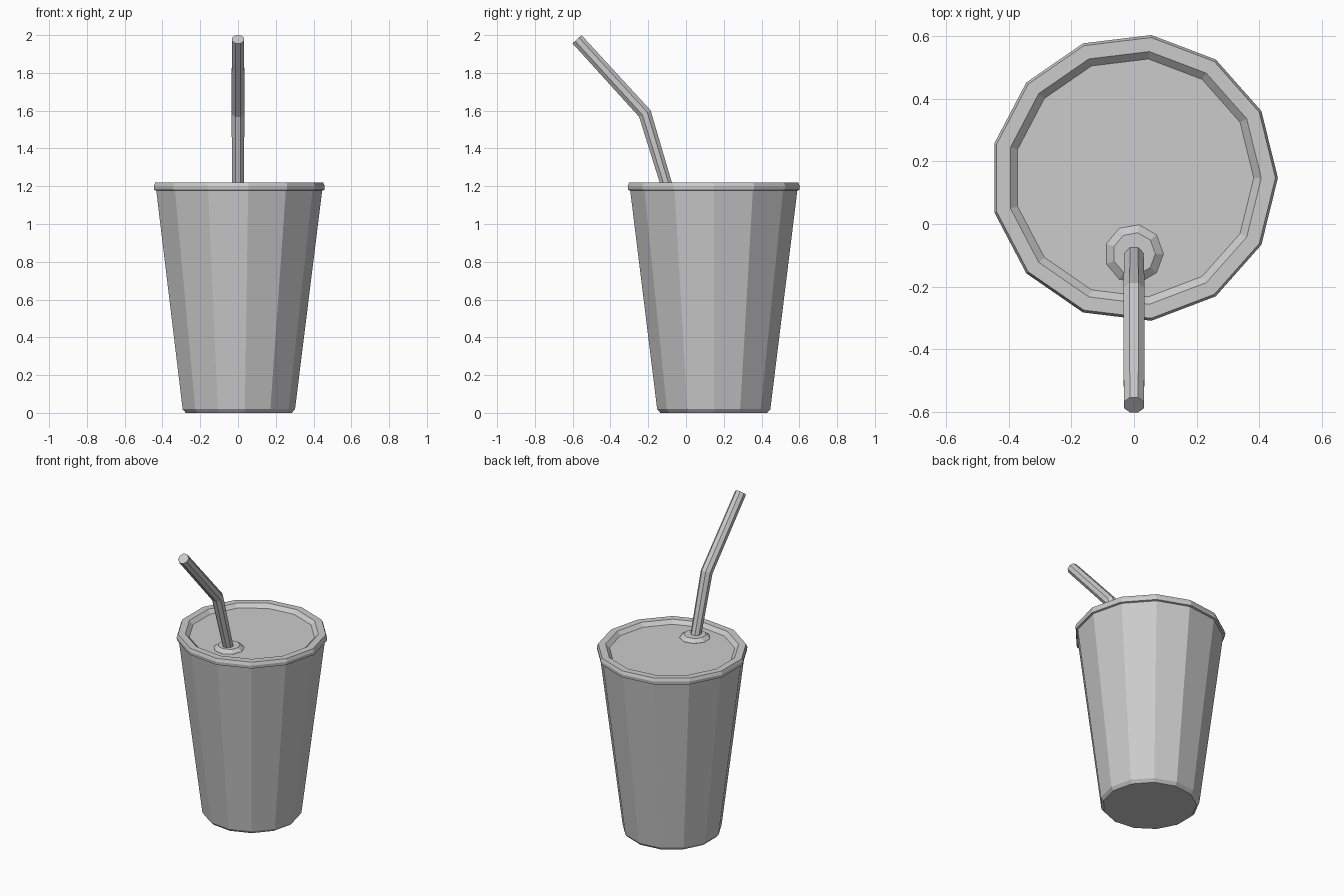
import bpy, bmesh, math
from mathutils import Vector

if "Cube" in bpy.data.objects:
    bpy.data.objects.remove(bpy.data.objects["Cube"])


def loft(name, rings):
    """Bridge equal-length rings of points and cap both ends."""
    bm = bmesh.new()
    loops = [[bm.verts.new(p) for p in ring] for ring in rings]
    n = len(loops[0])
    for a, b in zip(loops, loops[1:]):
        for i in range(n):
            j = (i + 1) % n
            bm.faces.new((a[i], a[j], b[j], b[i]))
    bm.faces.new(loops[0][::-1])
    bm.faces.new(loops[-1])
    bmesh.ops.recalc_face_normals(bm, faces=bm.faces)
    mesh = bpy.data.meshes.new(name)
    bm.to_mesh(mesh)
    bm.free()
    obj = bpy.data.objects.new(name, mesh)
    bpy.context.collection.objects.link(obj)
    return obj


def lathe(name, profile, sides, cy):
    """Turn a (radius, height) profile about a vertical axis at y = cy."""
    steps = [2 * math.pi * i / sides for i in range(sides)]
    return loft(name, [[(r * math.cos(a), cy + r * math.sin(a), z) for a in steps]
                       for r, z in profile])


def tube(name, path, radii, sides):
    """Mitred tube along a path lying in the YZ plane."""
    pts = [Vector(p) for p in path]
    side = Vector((1, 0, 0))
    dirs = [(b - a).normalized() for a, b in zip(pts, pts[1:])]
    rings = []
    for i, (p, r) in enumerate(zip(pts, radii)):
        before, after = dirs[max(i - 1, 0)], dirs[min(i, len(dirs) - 1)]
        tangent = (before + after).normalized()
        up = tangent.cross(side) / tangent.dot(after)
        angles = [2 * math.pi * (k + 0.5) / sides for k in range(sides)]
        rings.append([p + r * (side * math.cos(a) + up * math.sin(a)) for a in angles])
    return loft(name, rings)


CUP_Y = 0.147

# Tapered cup with a small chamfer at the base
lathe("cup", [(0.285, 0.0), (0.302, 0.02), (0.446, 1.18)], 13, CUP_Y)

# Lid with an overhanging rim and a sunken centre panel
lathe("lid", [(0.44, 1.175), (0.457, 1.18), (0.459, 1.20), (0.451, 1.22),
              (0.406, 1.22), (0.382, 1.197)], 13, CUP_Y)

# Raised collar around the straw hole
lathe("straw_collar", [(0.094, 1.19), (0.094, 1.198), (0.068, 1.218)], 9, -0.095)

# Bent drinking straw
tube("straw", [(0, -0.098, 1.19), (0, -0.218, 1.585), (0, -0.577, 1.978)],
     [0.033, 0.037, 0.035], 8)
